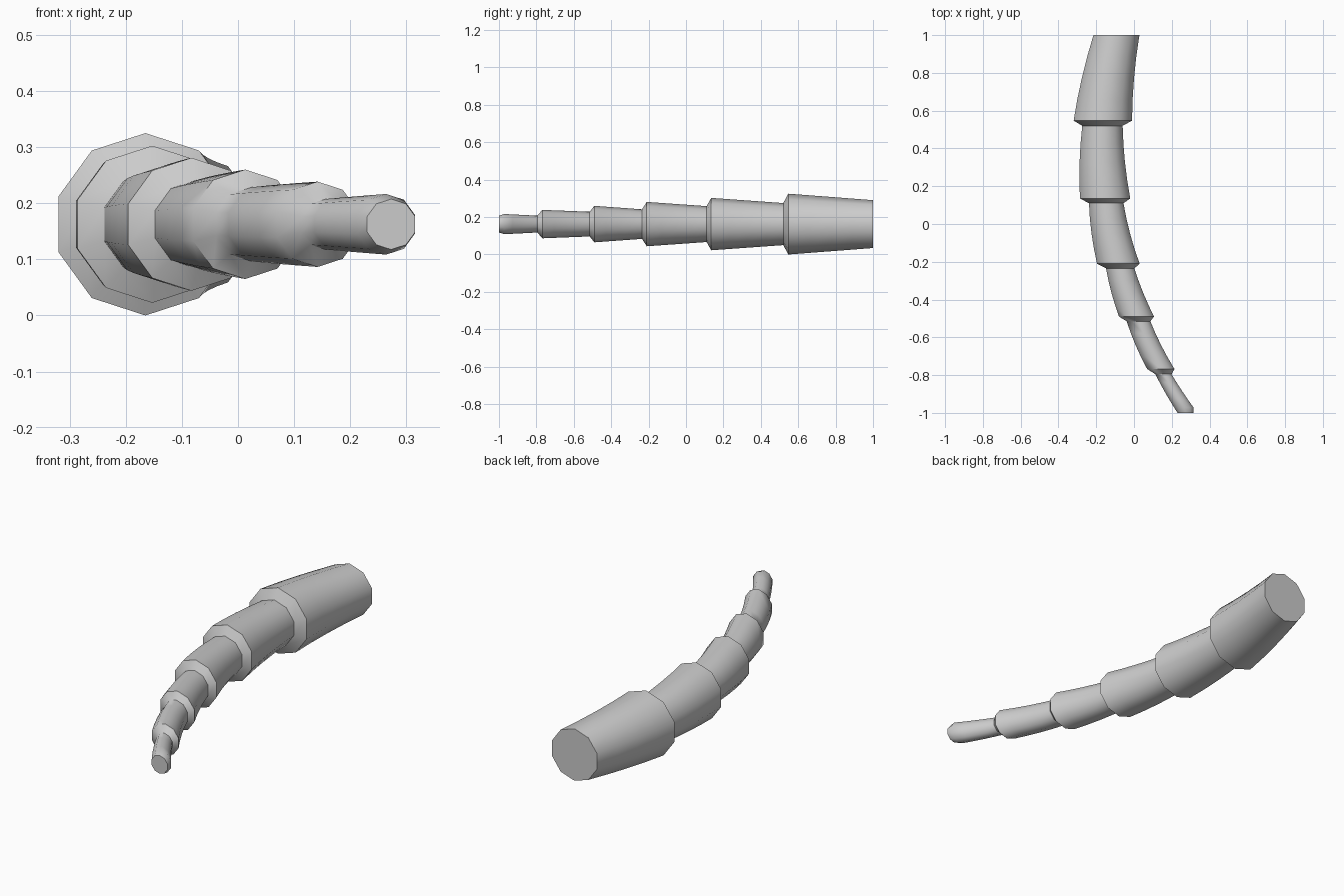
import bpy, bmesh, math

if "Cube" in bpy.data.objects:
    bpy.data.objects.remove(bpy.data.objects["Cube"])

SIDES = 10
MID_Z = 0.1625
STEPS = 4   # rings used to bend each segment

# Each segment: (y, x, radius) at its narrow start, bend centre x, wide rim
segments = [
    ((1.00, -0.093, 0.128), -0.138, (0.547, -0.165, 0.1625)),
    ((0.52, -0.167, 0.1125), -0.168, (0.135, -0.153, 0.140)),
    ((0.11, -0.147, 0.096), -0.123, (-0.21, -0.083, 0.1185)),
    ((-0.235, -0.073, 0.079), -0.036, (-0.49, 0.013, 0.0975)),
    ((-0.515, 0.024, 0.066), 0.076, (-0.768, 0.142, 0.076)),
    ((-0.795, 0.156, 0.045), 0.207, (-0.972, 0.264, 0.054)),
]


def bend(start, mid_x, end):
    """Rings along one segment, with x following a parabola through mid_x."""
    rings = []
    for i in range(STEPS + 1):
        t = i / STEPS
        y = start[0] + (end[0] - start[0]) * t
        r = start[2] + (end[2] - start[2]) * t
        x = (start[1] * (1 - t) * (1 - 2 * t) + mid_x * 4 * t * (1 - t)
             + end[1] * t * (2 * t - 1))
        rings.append((y, x, r))
    return rings


# All rings from the thick back end to the rounded tip
rings = []
for seg in segments:
    rings += bend(*seg)
rings.append((-1.0, 0.273, 0.045))

# Loft the decagonal rings into one tapering tail
bm = bmesh.new()
loops = []
for y, x, r in rings:
    loops.append([bm.verts.new((x + r * math.sin(2 * math.pi * k / SIDES), y,
                                MID_Z + r * math.cos(2 * math.pi * k / SIDES)))
                  for k in range(SIDES)])
for a, b in zip(loops, loops[1:]):
    for k in range(SIDES):
        n = (k + 1) % SIDES
        bm.faces.new((a[k], a[n], b[n], b[k]))

# Flat end caps
bm.faces.new(loops[0])
bm.faces.new(loops[-1])
bmesh.ops.recalc_face_normals(bm, faces=bm.faces)

mesh = bpy.data.meshes.new("segmented_tail")
bm.to_mesh(mesh)
bm.free()
tail = bpy.data.objects.new("segmented_tail", mesh)
bpy.context.collection.objects.link(tail)

# Smooth round the sides, crisp at the rims
bpy.context.view_layer.objects.active = tail
tail.select_set(True)
bpy.ops.object.shade_smooth_by_angle(angle=math.radians(42))
